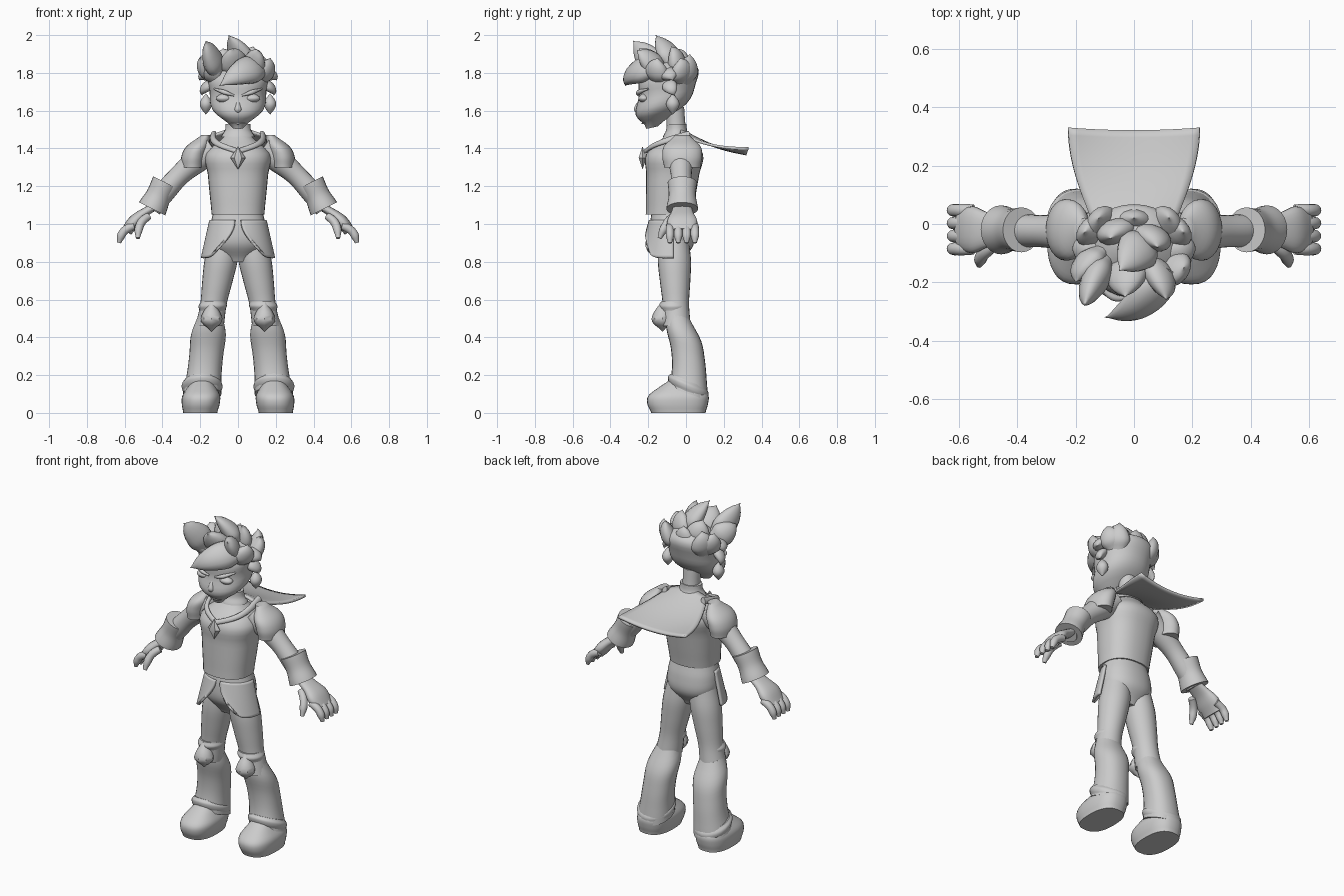
import bpy, math
from mathutils import Vector

cube = bpy.data.objects.get("Cube")
if cube:
    bpy.data.objects.remove(cube)

SHADE = (0.6, 0.6, 0.6, 1)
grey = bpy.data.materials.new("plain_grey")
grey.use_nodes = True
grey.diffuse_color = SHADE
grey.node_tree.nodes["Principled BSDF"].inputs["Base Color"].default_value = SHADE


def make(name, verts, faces, mirror=False, thickness=None):
    mesh = bpy.data.meshes.new(name)
    mesh.from_pydata(verts, [], faces)
    mesh.materials.append(grey)
    mesh.shade_smooth()
    mesh.set_sharp_from_angle(angle=math.radians(42))
    part = bpy.data.objects.new(name, mesh)
    bpy.context.scene.collection.objects.link(part)
    if thickness:
        solid = part.modifiers.new("thickness", 'SOLIDIFY')
        solid.thickness = thickness
        solid.offset = 0
    if mirror:
        part.modifiers.new("mirror", 'MIRROR')


def spline(values, t):
    """Smooth curve through evenly spaced values."""
    last = len(values) - 1
    i = min(int(t * last), last - 1)
    f = t * last - i
    before, start, end, after = [values[max(0, min(last, i + k))] for k in (-1, 0, 1, 2)]
    slope_in, slope_out = (end - before) / 2, (after - start) / 2
    ease = f * f * (3 - 2 * f)
    return (start + (end - start) * ease + slope_in * f * (1 - f) ** 2 - slope_out * f * f * (1 - f))


def loft(name, start, end, widths, flat=1, bow=(0, 0, 0), across=None, sides=24, rings=16,
         power=1, slope=0, mirror=False):
    """Rounded body along a bowed line; its rings stay level unless an across direction is given."""
    start, end, bow = Vector(start), Vector(end), Vector(bow)
    centres = [start.lerp(end, i / rings) + bow * math.sin(math.pi * i / rings) for i in range(rings + 1)]
    verts = []
    for i, centre in enumerate(centres):
        u, v = Vector((1, 0, 0)), Vector((0, 1, 0))
        if across:
            along = (centres[min(i + 1, rings)] - centres[max(i - 1, 0)]).normalized()
            v = along.cross(Vector(across)).normalized()
            u = v.cross(along)
        width = max(spline(widths, i / rings), .001)
        for k in range(sides):
            angle = math.tau * k / sides
            c, s = [math.copysign(abs(f) ** power, f) for f in (math.cos(angle), math.sin(angle))]
            offset = (u * c + v * s * flat) * width
            offset.z += slope * offset.y
            verts.append(centre + offset)
    faces = [(i * sides + k, i * sides + (k + 1) % sides, (i + 1) * sides + (k + 1) % sides, (i + 1) * sides + k)
             for i in range(rings) for k in range(sides)]
    faces += [tuple(reversed(range(sides))), tuple(range(len(verts) - sides, len(verts)))]
    make(name, verts, faces, mirror)


def ball(name, centre, wide, deep, tall):
    centre, half = Vector(centre), Vector((0, 0, tall))
    arc = [wide * math.sin(math.pi * i / 16) for i in range(17)]
    loft(name, centre - half, centre + half, arc, flat=deep / wide, mirror=True)


def sheet(name, func, thickness, mirror=False, cells=14):
    row = cells + 1
    verts = [func(i / cells, j / cells) for j in range(row) for i in range(row)]
    faces = [(j * row + i, j * row + i + 1, (j + 1) * row + i + 1, (j + 1) * row + i)
             for j in range(cells) for i in range(cells)]
    make(name, verts, faces, mirror, thickness)


SIDEWAYS = (1, 0, 0)
DEPTH = (0, 1, 0)

# Head and face
loft("head", (0, -.18, 1.51), (0, -.1, 1.9), (.03, .135, .15, .15, .02), bow=(0, .04, 0), sides=32,
     power=.92, slope=.22)
ball("eye", (.075, -.222, 1.665), wide=.042, deep=.03, tall=.03)
loft("eyebrow", (.02, -.25, 1.68), (.125, -.2, 1.715), (.005, .012, .005), bow=(0, -.025, 0), across=DEPTH,
     mirror=True)
loft("nose", (0, -.235, 1.57), (0, -.24, 1.66), (.008, .02, .012, .006), bow=(0, -.02, 0))
loft("mouth", (-.04, -.215, 1.533), (.04, -.215, 1.533), (.002, .005, .002), bow=(0, -.015, 0), across=DEPTH)
ball("ear", (.17, -.07, 1.635), wide=.032, deep=.035, tall=.055)
loft("neck", (0, -.045, 1.43), (0, -.06, 1.62), (.06, .05, .05))
loft("collar", (0, -.05, 1.46), (0, -.05, 1.53), (.09, .07, .065), flat=.8)

# Hair tufts, each a leaf that bulges away from the skull
SKULL = Vector((0, -.1, 1.72))


def tuft(name, tip, base=None, width=.068, bulge=.02, mirror=False):
    tip = Vector(tip)
    base = Vector(base or (tip.x * .6, tip.y * .5, 1.8))
    outward = ((base + tip) / 2 - SKULL).normalized()
    across = (tip - base).cross(outward)
    if across.length < .004:
        across = SIDEWAYS
    leaf = [width * f for f in (.7, 1, .85, .5, 0)]
    loft(name, base, tip, leaf, flat=.65, bow=outward * bulge, across=tuple(across), sides=14, mirror=mirror)


tuft("forelock", (-.1, -.32, 1.73), base=(.12, -.15, 1.83), width=.08, bulge=.045)
tuft("small_forelock", (.02, -.29, 1.78), base=(.1, -.16, 1.82), width=.055)
tuft("crown_tuft", (-.05, -.16, 2), base=(.04, -.06, 1.84), width=.075, bulge=.01)
tuft("right_front_tuft", (-.17, -.28, 1.97), width=.075)
tuft("right_side_tuft", (-.2, -.2, 1.88))
tuft("middle_front_tuft", (-.03, -.25, 1.93), width=.075)
tuft("left_front_tuft", (.11, -.26, 1.92))
tuft("left_top_tuft", (.08, -.08, 1.94))
tuft("right_top_tuft", (-.08, -.05, 1.93))
for x in (-.1, 0, .1):
    tuft("back_tuft", (x * 1.2, .02, 1.9), base=(x, -.02, 1.75))
for y in (-.03, -.15):
    tuft("side_tuft", (.17, y, 1.88), base=(.11, y, 1.76), mirror=True)
tuft("temple_tuft", (.205, -.07, 1.76), base=(.12, -.1, 1.8), width=.05, mirror=True)
tuft("sideburn", (.19, -.06, 1.68), base=(.13, -.1, 1.75), width=.04, mirror=True)

# Torso and scarf
loft("vest", (0, -.09, 1.05), (0, -.05, 1.48), (.14, .15, .16, .17, .06), flat=.88, sides=32, power=.85)
loft("scarf_front", (.13, .02, 1.475), (0, -.215, 1.385), (.02, .016, .014), flat=.7, bow=(.05, -.04, 0),
     across=(.5, -.4, -1), mirror=True)
loft("pendant", (0, -.23, 1.29), (0, -.23, 1.41), (0, .04, 0), flat=.6, sides=6, rings=2)


def cape(u, v):
    s = 2 * u - 1
    half = .125 + .1 * math.sin(v * math.pi / 2)
    sag = .03 * (s * s * (1 - v) + (1 - s * s) * v) + .02 * math.sin(math.pi * v)
    return (s * half, -.03 + .35 * v + .01 * s * s * v, 1.5 - .1 * v - sag)


sheet("cape", cape, thickness=.014)

# Hips and skirt panels
loft("hips", (0, -.07, .8), (0, -.08, 1.07), (.07, .145, .15, .13), flat=.78, sides=32, power=.9)


def skirt(u, v):
    inner = .1 + .5 * v * v
    angle = inner + (1.6 - inner) * u
    radius = .145 + .045 * v
    hem = .06 * v * (1 - u) ** 6
    return (radius * math.sin(angle), -.07 - (radius - .025) * math.cos(angle), 1.02 - .2 * v + hem)


sheet("skirt_panel", skirt, thickness=.014, mirror=True)

# Legs, boots and knee pads
loft("trouser_leg", (.15, -.05, .46), (.07, -.065, .92), (.075, .07, .08, .088, .08), mirror=True)
loft("knee_band", (.138, -.065, .54), (.13, -.067, .59), (.066, .075, .066), mirror=True)
loft("boot_leg", (.19, .015, .1), (.145, -.045, .52), (.102, .092, .09, .092, .065), bow=(0, .025, 0),
     slope=-.35, power=.9, mirror=True)
loft("boot_rim", (.19, .012, .11), (.19, .012, .17), (.1, .107, .107, .094), slope=-.4, mirror=True)
loft("shoe", (.2, -.04, 0), (.19, 0, .18), (.09, .1, .1, .075, .05), flat=1.6, bow=(0, -.02, 0),
     sides=32, power=.8, mirror=True)
loft("knee_pad", (.14, -.125, .43), (.14, -.125, .585), (0, .055, .045, .01), sides=8, rings=9, mirror=True)

# Arms, cuffs and shoulder guards
loft("arm", (.13, -.03, 1.4), (.455, -.02, 1.08), (.07, .066, .055, .057, .05), bow=(.017, 0, .017),
     across=DEPTH, mirror=True)
loft("cuff", (.385, -.02, 1.22), (.455, -.02, 1.08), (.077, .072, .084), flat=.93, across=DEPTH, mirror=True)
loft("shoulder_guard", (.24, -.02, 1.3), (.17, -.02, 1.47), (.06, .066, .06, .025), flat=1.6,
     bow=(.02, 0, 0), mirror=True)

# Hands
loft("palm", (.445, -.02, 1.09), (.59, -.02, .96), (.05, .06, .08, .07), flat=.42, bow=(.01, 0, .01),
     across=DEPTH, power=.85, mirror=True)
CURL = (.015, 0, .015)
digit = (.02, .022, .022, .021, .011)
for i in range(4):
    y = -.085 + i * .044
    loft("finger", (.55, y, .99), (.63, y, .9), digit, bow=CURL, across=DEPTH, sides=12, mirror=True)
loft("thumb", (.475, -.07, 1.04), (.53, -.14, .925), digit, bow=CURL, across=DEPTH, sides=12, mirror=True)
